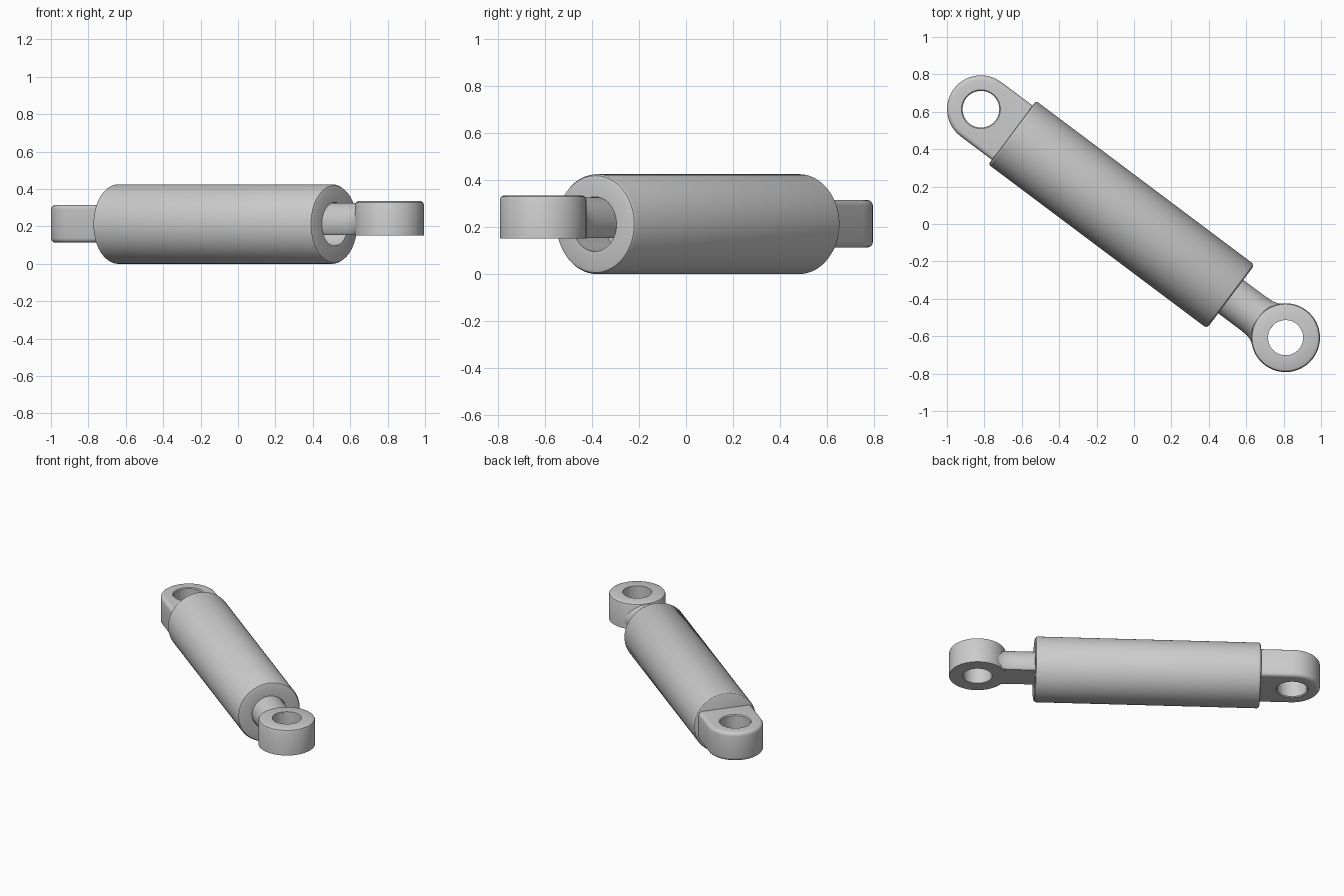
import bpy, bmesh
from math import sin, cos, pi, atan2

if "Cube" in bpy.data.objects:
    bpy.data.objects.remove(bpy.data.objects["Cube"])

ANGLE = atan2(-0.6, 0.8)   # heading of the cylinder axis in plan
ZC = 0.2125                # axis height
N = 64


def loft(name, loops, closed=False, cap=False):
    """Skin a list of equal-length point loops."""
    bm = bmesh.new()
    rings = [[bm.verts.new(p) for p in lp] for lp in loops]
    pairs = list(zip(rings, rings[1:]))
    if closed:
        pairs.append((rings[-1], rings[0]))
    for a, b in pairs:
        for i in range(len(a)):
            j = (i + 1) % len(a)
            bm.faces.new((a[i], a[j], b[j], b[i]))
    if cap:
        bm.faces.new(rings[0])
        bm.faces.new(rings[-1])
    bmesh.ops.recalc_face_normals(bm, faces=bm.faces)
    me = bpy.data.meshes.new(name)
    bm.to_mesh(me)
    bm.free()
    ob = bpy.data.objects.new(name, me)
    bpy.context.collection.objects.link(ob)
    ob.rotation_euler.z = ANGLE
    bpy.ops.object.select_all(action='DESELECT')
    ob.select_set(True)
    bpy.context.view_layer.objects.active = ob
    bpy.ops.object.shade_smooth_by_angle(angle=0.5)
    return ob


def section(u, w, h=None, floor=-1):
    """Cross-section across the axis, optionally cut flat underneath."""
    h = h or w
    return [(u, w * cos(2 * pi * i / N), max(floor, ZC + h * sin(2 * pi * i / N)))
            for i in range(N)]


def outline(uc, r, z, tail=0):
    """Circle in plan; with a tail it becomes a round-ended tongue."""
    pts = []
    for i in range(N):
        a = 2 * pi * i / N
        c, s = cos(a), sin(a)
        t = r
        if tail and c > 0:
            t = min(r / max(abs(s), 1e-6), tail / c)
        pts.append((uc + t * c, t * s, z))
    return pts


# barrel with chamfered ends and an open bore
loft("barrel", [section(u, r) for u, r in (
    (-0.814, 0.2), (-0.81, 0.208), (-0.802, 0.2125), (0.63, 0.2125),
    (0.642, 0.206), (0.647, 0.192), (0.647, 0.116), (0.42, 0.116))], cap=True)

# piston rod: round on top, flat underneath, flaring into its eye
loft("piston_rod", [section(u, w, 0.114, 0.153) for u, w in (
    (0.40, 0.112), (0.80, 0.112), (0.84, 0.114), (0.87, 0.123), (0.90, 0.14),
    (0.92, 0.14))] , cap=True)

# rod eye: ring chamfered on the top edge only
loft("rod_eye", [outline(1.013, r, z) for r, z in (
    (0.184, 0.152), (0.184, 0.317), (0.179, 0.329), (0.167, 0.335),
    (0.094, 0.335), (0.094, 0.152))], closed=True)

# base eye: round-ended tongue with softened edges, set into the barrel end
R, B, Z0, Z1 = 0.181, 0.024, 0.113, 0.315
arc = [(B * (1 - cos(k * pi / 8)), B * (1 - sin(k * pi / 8))) for k in range(5)]
loops = [outline(-1.023, R - d, Z0 + e, 0.35) for d, e in
         [(B * (1 - sin(k * pi / 8)), B * (1 - cos(k * pi / 8))) for k in range(5)]]
loops += [outline(-1.023, R - d, Z1 - B + (B - e), 0.35) for d, e in arc]
loops += [outline(-1.023, r, z) for r, z in (
    (0.104, Z1), (0.098, Z1 - 0.006), (0.098, Z0 + 0.006), (0.104, Z0))]
loft("base_eye", loops, closed=True)
